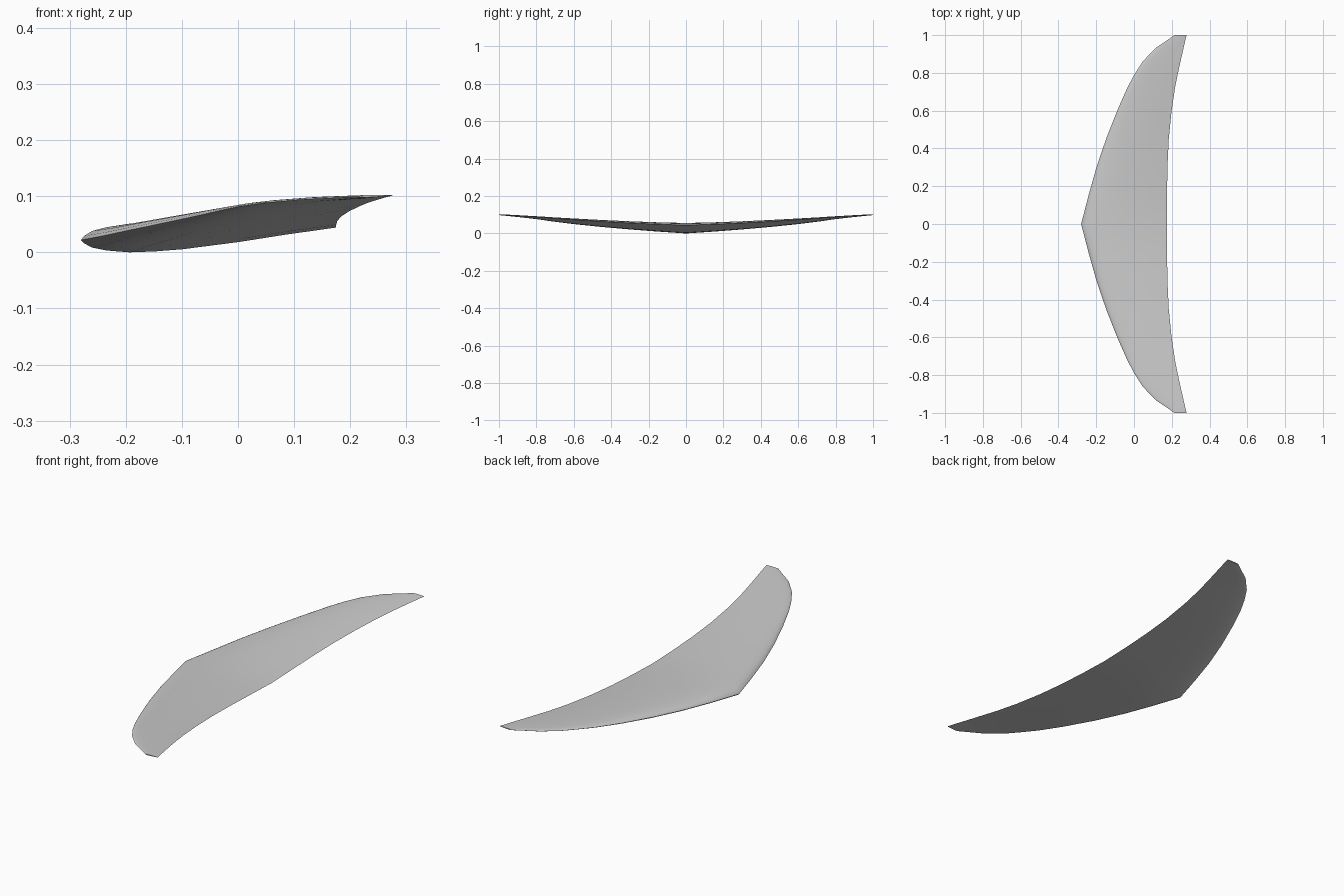
import bpy, bmesh

if "Cube" in bpy.data.objects:
    bpy.data.objects.remove(bpy.data.objects["Cube"])

# Half-span stations: y, leading x, trailing x, lowest z, highest z
stations = [
    (0.00, -0.280, 0.175, 0.000, 0.056),
    (0.15, -0.241, 0.175, 0.010, 0.0595),
    (0.30, -0.199, 0.177, 0.0215, 0.065),
    (0.45, -0.148, 0.184, 0.0345, 0.072),
    (0.60, -0.089, 0.199, 0.050, 0.080),
    (0.72, -0.036, 0.217, 0.065, 0.087),
    (0.79, 0.001, 0.231, 0.0755, 0.0915),
    (0.86, 0.046, 0.246, 0.0835, 0.0955),
    (0.93, 0.112, 0.262, 0.0910, 0.0995),
    (1.00, 0.215, 0.278, 0.098, 0.1025),
]
# Aerofoil loop: chord fraction, height fraction
profile = [
    (0, .39), (.012, .52), (.044, .68), (.10, .80), (.18, .90), (.30, .97), (.44, 1.0),
    (.62, .985), (.80, .91), (1, .79),
    (.80, .56), (.62, .33), (.40, .10), (.29, .03), (.19, 0), (.10, .06), (.044, .15), (.012, .29),
]

# Wing: loft the section from tip to tip
bm = bmesh.new()
rings = []
full = [(-y, *r) for y, *r in reversed(stations[1:])] + stations
for y, xl, xt, zb, zt in full:
    rings.append([bm.verts.new((xl + (xt - xl) * u, y, zb + (zt - zb) * v)) for u, v in profile])
n = len(profile)
for a, b in zip(rings, rings[1:]):
    for i in range(n):
        j = (i + 1) % n
        bm.faces.new((a[i], a[j], b[j], b[i]))
bm.faces.new(rings[0])
bm.faces.new(rings[-1])
bmesh.ops.recalc_face_normals(bm, faces=bm.faces)
mesh = bpy.data.meshes.new("swept_wing")
bm.to_mesh(mesh)
bm.free()
wing = bpy.data.objects.new("swept_wing", mesh)
bpy.context.collection.objects.link(wing)

# Plain light grey
mat = bpy.data.materials.new("light_grey")
mat.diffuse_color = (0.6, 0.6, 0.6, 1)
mat.use_nodes = True
mat.node_tree.nodes["Principled BSDF"].inputs["Base Color"].default_value = mat.diffuse_color
mesh.materials.append(mat)

bpy.context.view_layer.objects.active = wing
wing.select_set(True)
bpy.ops.object.shade_smooth_by_angle(angle=0.6)
